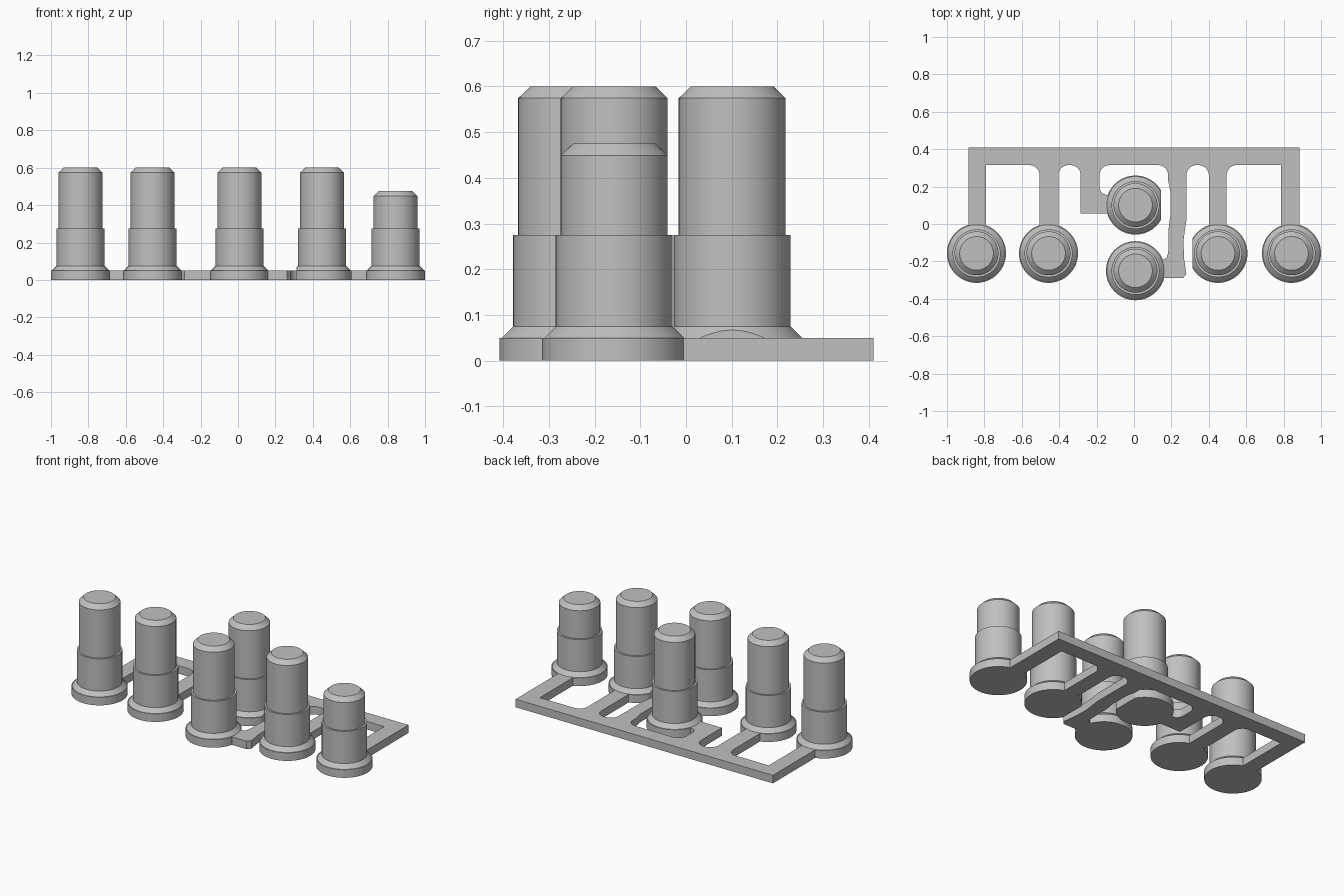
import bpy, bmesh, math
from mathutils import Vector

if "Cube" in bpy.data.objects:
    bpy.data.objects.remove(bpy.data.objects["Cube"], do_unlink=True)

grey = bpy.data.materials.new("plain grey")
grey.use_nodes = True
grey.diffuse_color = (0.53, 0.53, 0.53, 1)
grey.node_tree.nodes["Principled BSDF"].inputs["Base Color"].default_value = (0.53, 0.53, 0.53, 1)


def finish(bm, name):
    bmesh.ops.recalc_face_normals(bm, faces=bm.faces)
    mesh = bpy.data.meshes.new(name)
    bm.to_mesh(mesh)
    bm.free()
    mesh.materials.append(grey)
    ob = bpy.data.objects.new(name, mesh)
    bpy.context.collection.objects.link(ob)
    bpy.ops.object.select_all(action='DESELECT')
    ob.select_set(True)
    bpy.context.view_layer.objects.active = ob
    bpy.ops.object.shade_smooth_by_angle(angle=math.radians(20))


def pin(name, x, y, height=0.6, flat=None, segments=64):
    """Stepped round pin; flat = signed x offset where its foot is trimmed."""
    profile = [(0.158, 0), (0.158, 0.05), (0.153, 0.05), (0.128, 0.075),
               (0.128, 0.275), (0.117, 0.275), (0.117, height - 0.026), (0.09, height)]
    bm = bmesh.new()
    rings = []
    for r, z in profile:
        angles = [math.tau * i / segments for i in range(segments)]
        rings.append([bm.verts.new((r * math.cos(a), r * math.sin(a), z)) for a in angles])
    for low, high in zip(rings, rings[1:]):
        for i in range(segments):
            j = (i + 1) % segments
            bm.faces.new((low[i], low[j], high[j], high[i]))
    bm.faces.new(rings[0][::-1])
    bm.faces.new(rings[-1])
    if flat:
        cut = bmesh.ops.bisect_plane(bm, geom=bm.verts[:] + bm.edges[:] + bm.faces[:],
                                     plane_co=(flat, 0, 0), plane_no=(math.copysign(1, flat), 0, 0),
                                     clear_outer=True)
        edges = [e for e in cut["geom_cut"] if isinstance(e, bmesh.types.BMEdge)]
        bmesh.ops.holes_fill(bm, edges=edges)
    bmesh.ops.translate(bm, verts=bm.verts, vec=(x, y, 0))
    finish(bm, name)


def rounded(points, steps=8):
    """Outline with each corner (x, y, radius) replaced by a fillet."""
    out = []
    for i, p in enumerate(points):
        c = Vector(p[:2])
        r = p[2] if len(p) > 2 else 0
        if not r:
            out.append(c)
            continue
        a = (Vector(points[i - 1][:2]) - c).normalized()
        b = (Vector(points[(i + 1) % len(points)][:2]) - c).normalized()
        half = a.angle(b) / 2
        centre = c + (a + b).normalized() * (r / math.sin(half))
        start = c + a * (r / math.tan(half)) - centre
        end = c + b * (r / math.tan(half)) - centre
        sweep = start.angle_signed(end)
        for k in range(steps + 1):
            t = -sweep * k / steps
            out.append(centre + Vector((start.x * math.cos(t) - start.y * math.sin(t),
                                        start.x * math.sin(t) + start.y * math.cos(t))))
    return out


# Flat connecting frame: back rail, straight legs, hooked legs
back, inner, foot, f = 0.41, 0.315, -0.02, 0.055
outline = [
    (-0.885, back), (-0.885, foot), (-0.79, foot), (-0.79, inner),
    (-0.505, inner, f), (-0.505, foot), (-0.405, foot), (-0.405, inner, f),
    (-0.285, inner, f), (-0.285, 0.055), (-0.12, 0.055), (-0.12, 0.155),
    (-0.185, 0.155, 0.045), (-0.185, inner, f),
    # Curved leg that passes beside the middle pins
    (0.183, inner, f), (0.183, 0.23), (0.195, 0.17), (0.196, 0.05), (0.186, -0.01),
    (0.183, -0.15), (0.175, -0.18), (0.14, -0.2), (0.14, -0.29), (0.262, -0.29),
    (0.28, -0.268), (0.267, -0.18), (0.265, -0.09), (0.272, -0.03), (0.28, 0.02),
    (0.28, inner, f), (0.4, inner, f), (0.4, foot), (0.495, foot), (0.495, inner, f),
    (0.785, inner), (0.785, foot), (0.885, foot), (0.885, back),
]
bm = bmesh.new()
face = bm.faces.new([bm.verts.new((p.x, p.y, 0)) for p in rounded(outline)])
ext = bmesh.ops.extrude_face_region(bm, geom=[face], use_keep_orig=True)
bmesh.ops.translate(bm, vec=(0, 0, 0.05),
                    verts=[v for v in ext["geom"] if isinstance(v, bmesh.types.BMVert)])
bmesh.ops.triangulate(bm, faces=[g for g in bm.faces if len(g.verts) > 4])
finish(bm, "connecting_frame")

# Pins
row = -0.157
pin("outer_right_pin", -0.842, row)
pin("inner_right_pin", -0.457, row)
pin("middle_front_pin", 0.008, -0.25)
pin("middle_back_pin", 0.008, 0.101, flat=0.136)
pin("inner_left_pin", 0.449, row, flat=-0.137)
pin("short_outer_left_pin", 0.842, row, height=0.475)
